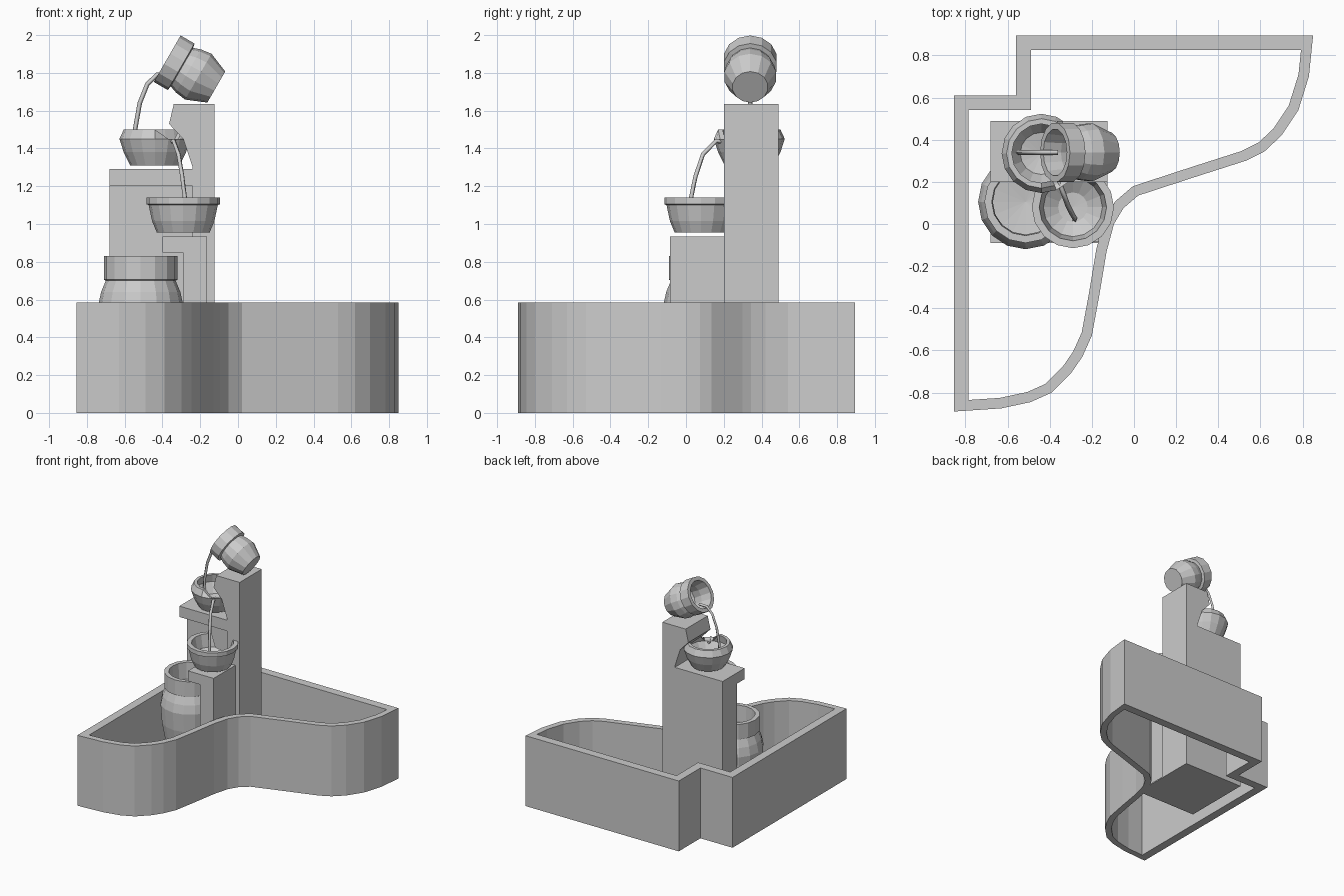
import bpy, bmesh, math
from mathutils import Vector, Matrix
from mathutils.geometry import intersect_line_line

if "Cube" in bpy.data.objects:
    bpy.data.objects.remove(bpy.data.objects["Cube"])


def finish(name, bm):
    bmesh.ops.recalc_face_normals(bm, faces=bm.faces[:])
    me = bpy.data.meshes.new(name)
    bm.to_mesh(me)
    bm.free()
    ob = bpy.data.objects.new(name, me)
    bpy.context.collection.objects.link(ob)
    return ob


def prism(name, pts, y0, y1):
    """Extrude an x-z polygon from y0 to y1."""
    bm = bmesh.new()
    f = bm.faces.new([bm.verts.new((x, y0, z)) for x, z in pts])
    ext = bmesh.ops.extrude_face_region(bm, geom=[f])["geom"]
    bmesh.ops.translate(bm, vec=(0, y1 - y0, 0),
                        verts=[v for v in ext if isinstance(v, bmesh.types.BMVert)])
    return finish(name, bm)


def box(name, x0, x1, y0, y1, z0, z1):
    return prism(name, [(x0, z0), (x1, z0), (x1, z1), (x0, z1)], y0, y1)


def lathe(name, prof, loc, tilt=0, n=16, notch=None, cut_y=None):
    """Revolve (radius, height) points; notch = (angle, depth, first height)."""
    bm = bmesh.new()
    rings = []
    for r, z in prof:
        if r == 0:
            rings.append([bm.verts.new((0, 0, z))] * n)
            continue
        ring = []
        for i in range(n):
            a = 2 * math.pi * i / n
            h = z
            if notch and z > notch[2] and math.cos(a - math.radians(notch[0])) > 0.95:
                h -= notch[1]
            ring.append(bm.verts.new((r * math.cos(a), r * math.sin(a), h)))
        rings.append(ring)
    for a, b in zip(rings, rings[1:]):
        for i in range(n):
            j = (i + 1) % n
            bm.faces.new(list(dict.fromkeys([a[i], a[j], b[j], b[i]])))
    bm.transform(Matrix.Translation(loc) @ Matrix.Rotation(math.radians(tilt), 4, 'Y'))
    if cut_y is not None:
        bmesh.ops.bisect_plane(bm, geom=bm.verts[:] + bm.edges[:] + bm.faces[:],
                               plane_co=(0, cut_y, 0), plane_no=(0, 1, 0), clear_outer=True)
    return finish(name, bm)


def stream(name, pts, r=0.012):
    cu = bpy.data.curves.new(name, 'CURVE')
    cu.dimensions = '3D'
    cu.bevel_depth = r
    cu.bevel_resolution = 0
    cu.use_fill_caps = True
    sp = cu.splines.new('POLY')
    sp.points.add(len(pts) - 1)
    for p, co in zip(sp.points, pts):
        p.co = (*co, 1)
    ob = bpy.data.objects.new(name, cu)
    bpy.context.collection.objects.link(ob)


# Basin wall: open ring with a stepped back corner and an S-curved front
outer = [(-.855, -.89), (-.855, .61), (-.56, .61), (-.56, .895), (.85, .895),
         (.83, .70), (.78, .54), (.70, .42), (.62, .345), (.53, .30), (.28, .22),
         (.02, .135), (-.05, .075), (-.095, 0), (-.13, -.13), (-.165, -.34),
         (-.20, -.53), (-.245, -.63), (-.30, -.71), (-.39, -.80), (-.49, -.845), (-.63, -.875)]
P = [Vector((x, y, 0)) for x, y in outer]
N = len(P)
lines = []
for i in range(N):
    a, b = P[i], P[(i + 1) % N]
    d = (b - a).normalized()
    off = Vector((d.y, -d.x, 0)) * (.07 if i < 4 else .05)
    lines.append((a + off, b + off))
inner = [intersect_line_line(*lines[i - 1], *lines[i])[0] for i in range(N)]
bm = bmesh.new()
H = Vector((0, 0, .585))
rings = [[bm.verts.new(p + h) for p in ps]
         for ps, h in ((P, H * 0), (P, H), (inner, H), (inner, H * 0))]
for k in range(4):
    a, b = rings[k], rings[(k + 1) % 4]
    for i in range(N):
        j = (i + 1) % N
        bm.faces.new((a[i], a[j], b[j], b[i]))
finish("basin_wall", bm)

# Stepped pillars on a thin base plate
box("base_plate", -.68, -.125, -.09, .49, 0, .01)
prism("tall_pillar", [(-.24, 0), (-.125, 0), (-.125, 1.635), (-.34, 1.635),
                      (-.365, 1.53), (-.29, 1.45), (-.24, 1.3)], .20, .49)
box("middle_pillar", -.68, -.24, .30, .49, 0, 1.2)
box("middle_shelf", -.68, -.24, .20, .49, 1.2, 1.29)
box("low_pillar", -.29, -.165, -.085, .20, 0, .85)
box("low_shelf", -.40, -.165, -.085, .20, .85, .935)

# Large standing jar
lathe("large_jar", [(0, .01), (.13, .01), (.175, .2), (.215, .42), (.225, .57), (.21, .64),
                    (.185, .70), (.195, .705), (.195, .83), (.16, .83), (.155, .70),
                    (.165, .62), (0, .60)], (-.515, .105, 0))

# Pouring bowls
lathe("middle_bowl", [(0, 0), (.13, 0), (.165, .07), (.188, .14), (.165, .19), (.14, .19),
                      (.15, .13), (.10, .05), (0, .03)], (-.44, .335, 1.31),
      notch=(-55, .06, .15))
lathe("low_bowl", [(0, 0), (.14, 0), (.165, .06), (.183, .145), (.195, .15), (.195, .185),
                   (.16, .185), (.14, .08), (.07, .035), (0, .03)],
      (-.29, .08, .955), cut_y=.205)

# Tilted top jar
lathe("tilted_jar", [(0, 0), (.095, 0), (.14, .11), (.132, .17), (.118, .21), (.142, .215),
                     (.142, .30), (.112, .30), (.10, .21), (.11, .13), (0, .08)],
      (-.115, .34, 1.725), tilt=-60, n=14)

# Falling water
stream("upper_stream", [(-.36, .34, 1.79), (-.43, .34, 1.79), (-.48, .34, 1.74),
                        (-.52, .34, 1.64), (-.545, .34, 1.50), (-.55, .34, 1.36)])
stream("lower_stream", [(-.37, .23, 1.43), (-.34, .16, 1.44), (-.315, .09, 1.37),
                        (-.295, .05, 1.25), (-.28, .025, 1.13), (-.28, .02, 1.0)])
